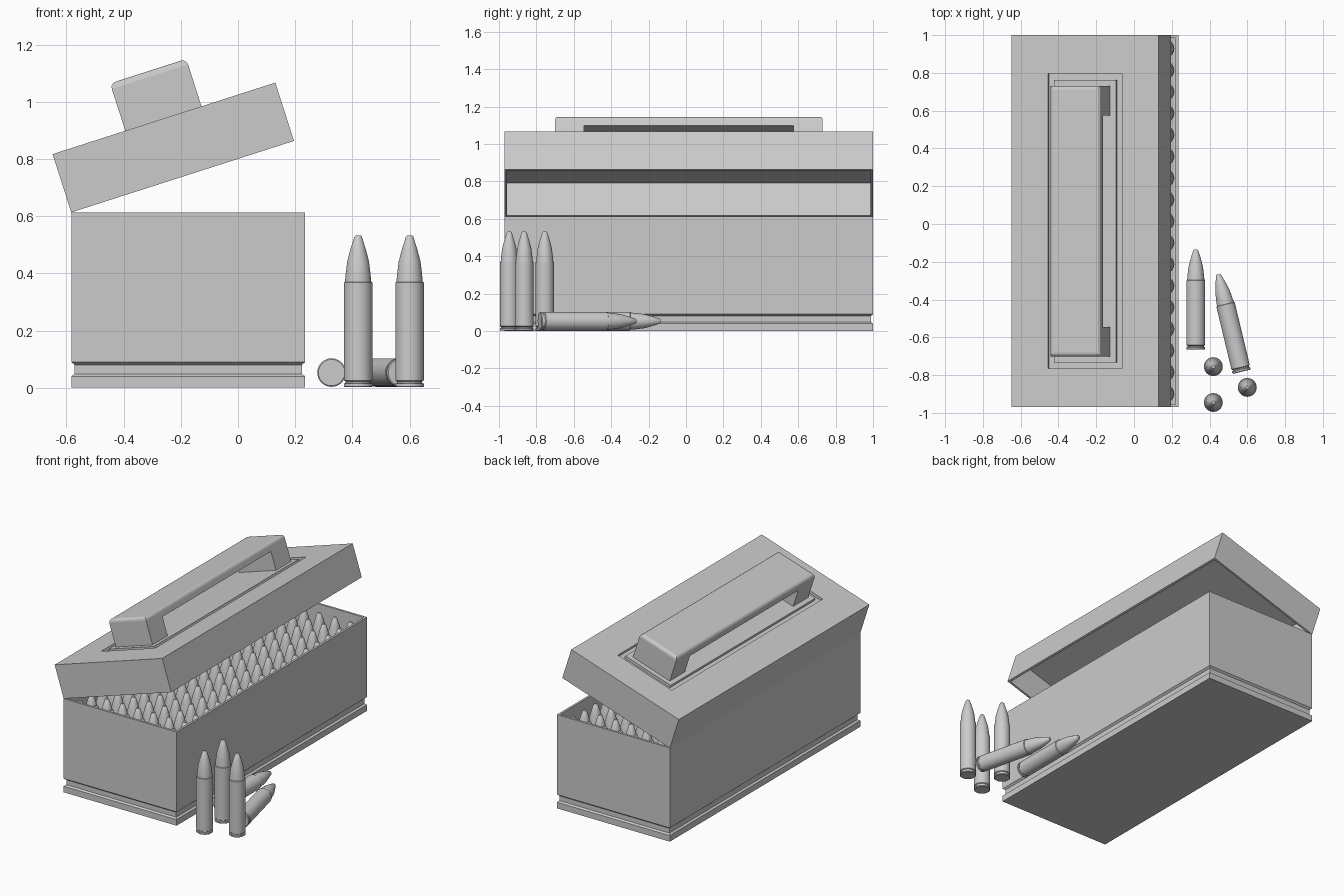
import bpy, bmesh, math
from mathutils import Vector

if "Cube" in bpy.data.objects:
    bpy.data.objects.remove(bpy.data.objects["Cube"])

CY = 0.015            # crate centre in y
HX, HY = 0.409, 0.985  # crate half sizes
CX = -0.174           # crate centre in x


def finish(bm, name):
    bmesh.ops.recalc_face_normals(bm, faces=bm.faces)
    me = bpy.data.meshes.new(name)
    bm.to_mesh(me)
    bm.free()
    return me


def add(name, me, loc=(0, 0, 0), rot=(0, 0, 0)):
    ob = bpy.data.objects.new(name, me)
    ob.location, ob.rotation_euler = loc, rot
    bpy.context.collection.objects.link(ob)
    return ob


def bridge(bm, a, b):
    n = len(a)
    for i in range(n):
        bm.faces.new((a[i], a[(i + 1) % n], b[(i + 1) % n], b[i]))


def loft_box(name, steps, cx):
    """Rectangular rings given as (inset, z), joined and capped."""
    bm = bmesh.new()
    rings = [[bm.verts.new((cx + sx * (HX - d), sy * (HY - d), z))
              for sx, sy in ((-1, -1), (1, -1), (1, 1), (-1, 1))] for d, z in steps]
    for a, b in zip(rings, rings[1:]):
        bridge(bm, a, b)
    bm.faces.new(rings[0])
    bm.faces.new(rings[-1])
    return finish(bm, name)


def lathe(name, profile, n=32):
    bm = bmesh.new()
    rings = [[bm.verts.new((r * math.cos(2 * math.pi * i / n),
                            r * math.sin(2 * math.pi * i / n), z)) for i in range(n)]
             for r, z in profile]
    for a, b in zip(rings, rings[1:]):
        bridge(bm, a, b)
    bm.faces.new(rings[0])
    bm.faces.new(rings[-1])
    me = finish(bm, name)
    me.shade_smooth()
    me.set_sharp_from_angle(angle=math.radians(30))
    return me


# Crate body: open box with a groove near the base
add("crate_body", loft_box("crate_body", [
    (0, 0), (0, 0.04), (0.012, 0.048), (0.012, 0.08), (0, 0.09), (0, 0.613),
    (0.014, 0.613), (0.014, 0.06)], CX), (0, CY, 0))

# Lid: hollow underneath, shallow groove framing the handle, hinged at its left edge
hinge, tilt = (CX - HX, CY, 0.613), (0, -math.radians(17.8), 0)
add("lid", loft_box("lid", [
    (0.014, 0.184), (0.014, 0), (0, 0), (0, 0.214), (0.204, 0.214),
    (0.204, 0.196), (0.237, 0.196), (0.237, 0.214)], HX), hinge, tilt)

# Handle: U-shaped bar with rounded top edges
bm = bmesh.new()
outline = [(-0.716, 0.212), (-0.56, 0.212), (-0.56, 0.334), (0.56, 0.334),
           (0.56, 0.212), (0.716, 0.212), (0.716, 0.388), (-0.716, 0.388)]
sides = [[bm.verts.new((x, y, z)) for y, z in outline] for x in (0.267, 0.547)]
bridge(bm, *sides)
for s in sides:
    bm.faces.new(s)
top = [e for e in bm.edges if all(v.co.z > 0.38 for v in e.verts)]
bmesh.ops.bevel(bm, geom=top, offset=0.02, segments=3, profile=0.5, affect='EDGES')
add("handle", finish(bm, "handle"), hinge, tilt)

# Cartridge: extractor rim, case, tapered tip
cartridge = lathe("cartridge", [
    (0.046, 0), (0.05, 0.003), (0.05, 0.012), (0.044, 0.014), (0.044, 0.02),
    (0.05, 0.024), (0.05, 0.366), (0.046, 0.368), (0.043, 0.40), (0.038, 0.44),
    (0.027, 0.482), (0.013, 0.526), (0.009, 0.53)])

# Rows of cartridges filling the crate
NX, NY, STEP = 7, 17, 0.1125
for i in range(NX):
    for j in range(NY):
        add(f"packed_cartridge_{i}_{j}", cartridge,
            (CX + (i - (NX - 1) / 2) * STEP, CY + (j - (NY - 1) / 2) * STEP * 1.015, 0.06))

# Loose cartridges: three standing, two lying
for k, (x, y) in enumerate([(0.42, -0.755), (0.42, -0.945), (0.60, -0.865)]):
    add(f"standing_cartridge_{k}", cartridge, (x, y, 0.002))
for k, (x, y, a) in enumerate([(0.327, -0.665, 0), (0.57, -0.782, 13.5)]):
    add(f"lying_cartridge_{k}", cartridge, (x, y, 0.053),
        (-math.pi / 2, 0, math.radians(a)))
